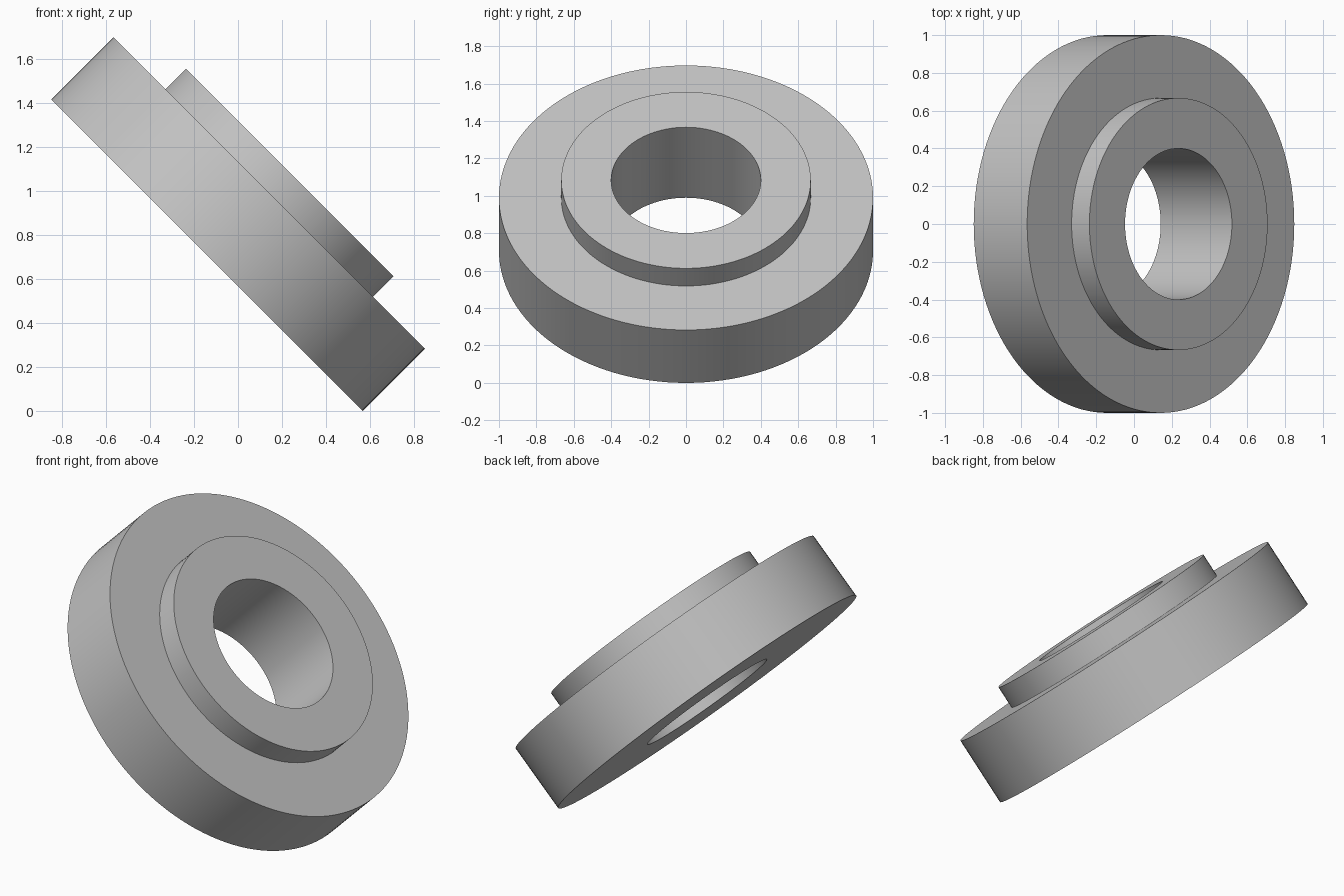
import bpy
import bmesh
import math
from mathutils import Matrix, Vector

cube = bpy.data.objects.get("Cube")
if cube:
    bpy.data.objects.remove(cube, do_unlink=True)

RIM, COLLAR, BORE = 1.0, 0.667, 0.4
RIM_H, TOTAL_H = 0.4, 0.533
SEGMENTS = 128

grey = bpy.data.materials.new("light_grey")
grey.use_nodes = True
colour = (0.55, 0.55, 0.55, 1)
grey.diffuse_color = colour
grey.node_tree.nodes["Principled BSDF"].inputs["Base Color"].default_value = colour

# Closed cross-section (radius, height) of the stepped ring
profile = [(BORE, 0), (RIM, 0), (RIM, RIM_H),
           (COLLAR, RIM_H), (COLLAR, TOTAL_H), (BORE, TOTAL_H)]

# Revolve the section about its axis
bm = bmesh.new()
verts = [bm.verts.new((r, 0, h)) for r, h in profile]
edges = [bm.edges.new((verts[i - 1], verts[i])) for i in range(len(verts))]
bmesh.ops.spin(bm, geom=verts + edges, cent=(0, 0, 0), axis=(0, 0, 1),
               angle=math.tau, steps=SEGMENTS, use_duplicate=False)
bmesh.ops.remove_doubles(bm, verts=bm.verts, dist=0.0001)
bmesh.ops.recalc_face_normals(bm, faces=bm.faces)

# Tilt the axis towards +x and rest the lowest edge on the ground
tilt = math.radians(45)
base = Vector((-RIM_H / 2 * math.sin(tilt), 0, RIM * math.sin(tilt)))
bm.transform(Matrix.Translation(base) @ Matrix.Rotation(tilt, 4, "Y"))

mesh = bpy.data.meshes.new("stepped_ring")
bm.to_mesh(mesh)
bm.free()
mesh.materials.append(grey)
mesh.shade_smooth()
mesh.set_sharp_from_angle(angle=math.radians(30))
ring = bpy.data.objects.new("stepped_ring", mesh)
bpy.context.collection.objects.link(ring)
